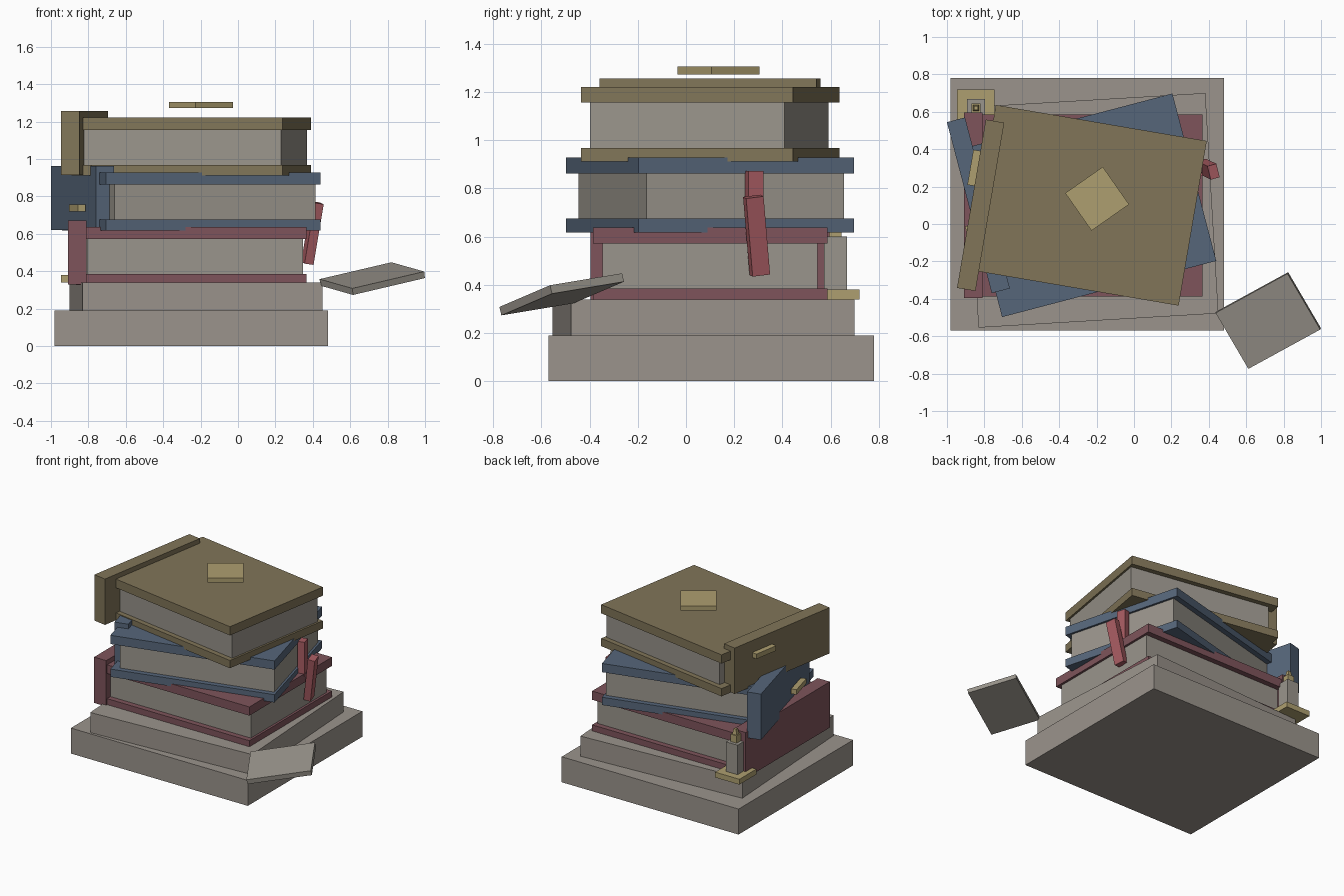
import bpy, bmesh, math
from mathutils import Matrix, Vector, Euler

if "Cube" in bpy.data.objects:
    bpy.data.objects.remove(bpy.data.objects["Cube"])


def lin(c):
    c /= 255
    return c / 12.92 if c <= 0.04045 else ((c + 0.055) / 1.055) ** 2.4


def material(name, r, g, b):
    m = bpy.data.materials.new(name)
    m.diffuse_color = (lin(r), lin(g), lin(b), 1)
    m.use_nodes = True
    m.node_tree.nodes["Principled BSDF"].inputs["Base Color"].default_value = m.diffuse_color
    return m


STONE = material("warm grey stone", 155, 148, 140)
PAPER = material("aged paper", 154, 149, 140)
RED = material("dull red leather", 126, 84, 91)
BLUE = material("slate blue leather", 86, 102, 122)
TAN = material("olive tan leather", 129, 117, 88)
GOLD = material("pale gold", 174, 159, 112)
RIBBON = material("ribbon red", 166, 91, 97)


def add(name, matrix, size, mat, taper=1.0):
    """Flat-faced block; taper scales the top face."""
    bm = bmesh.new()
    bmesh.ops.create_cube(bm, size=1)
    for v in bm.verts:
        if v.co.z > 0:
            v.co.x *= taper
            v.co.y *= taper
        v.co = matrix @ Vector(a * b for a, b in zip(v.co, size))
    me = bpy.data.meshes.new(name)
    bm.to_mesh(me)
    bm.free()
    me.materials.append(mat)
    ob = bpy.data.objects.new(name, me)
    bpy.context.collection.objects.link(ob)
    return ob


def block(name, x, y, z0, z1, sx, sy, mat, yaw=0, taper=1.0):
    m = Matrix.Translation((x, y, (z0 + z1) / 2)) @ Matrix.Rotation(math.radians(yaw), 4, 'Z')
    return add(name, m, (sx, sy, z1 - z0), mat, taper)


# Stone plinth
block("plinth_base", -0.25, 0.105, 0, 0.19, 1.46, 1.35, STONE)
block("plinth_step", -0.225, 0.073, 0.19, 0.34, 1.285, 1.18, STONE, 3.4)


# Stacked books: two covers, page block, separate spine
def book(name, z, yaw, length, width, spine_x, mat):
    cx, cy = -0.25, 0.1
    t = math.radians(yaw)
    block(name + "_bottom_cover", cx, cy, z, z + 0.058, length, width, mat, yaw)
    block(name + "_top_cover", cx, cy, z + 0.245, z + 0.31, length, width, mat, yaw)
    block(name + "_pages", cx + 0.02 * math.cos(t), cy + 0.02 * math.sin(t),
          z + 0.055, z + 0.248, length * 0.94, width * 0.917, PAPER, yaw)
    block(name + "_spine", spine_x, cy, z + 0.003, z + 0.345, 0.1, width + 0.02, mat, yaw)


book("red_book", 0.327, 0, 1.23, 0.973, -0.86, RED)
book("blue_book", 0.618, 14.7, 1.184, 0.925, -0.832, BLUE)
book("tan_book", 0.911, -9.7, 1.144, 0.893, -0.82, TAN)

# Gold plates on spines and floating top emblem
block("blue_spine_plate", -0.86, -0.1, 0.72, 0.757, 0.04, 0.19, GOLD, 14.7)
block("tan_spine_plate", -0.855, 0.3, 1.13, 1.167, 0.04, 0.19, GOLD, -9.7)
block("top_emblem", -0.197, 0.135, 1.274, 1.306, 0.245, 0.245, GOLD, 35)

# Ribbon bookmark
block("ribbon_upper", 0.335, 0.284, 0.62, 0.873, 0.05, 0.066, RIBBON, 15)
tilt = Euler((math.radians(7), math.radians(8), math.radians(15))).to_matrix().to_4x4()
add("ribbon_tail", Matrix.Translation((0.398, 0.293, 0.604)) @ tilt, (0.05, 0.075, 0.33), RIBBON)

# Candle on a gold dish
block("candle_dish", -0.845, 0.62, 0.34, 0.38, 0.2, 0.2, GOLD)
block("candle_stick", -0.845, 0.62, 0.38, 0.6, 0.095, 0.095, PAPER)
block("flame_base", -0.845, 0.62, 0.6, 0.655, 0.05, 0.05, GOLD)
block("flame_tip", -0.845, 0.62, 0.655, 0.695, 0.034, 0.034, GOLD, 0, 0.6)

# Loose tilted slab beside the stack
u = Vector((0.384, 0.21, 0.09)).normalized()
n = Vector((0.174, -0.30, -0.05)).cross(u).normalized()
w = n.cross(u)
rot = Matrix((u, w, n)).transposed().to_4x4()
add("loose_slab", Matrix.Translation(Vector((0.716, -0.52, 0.378)) - n * 0.018) @ rot,
    (0.447, 0.35, 0.036), PAPER)
